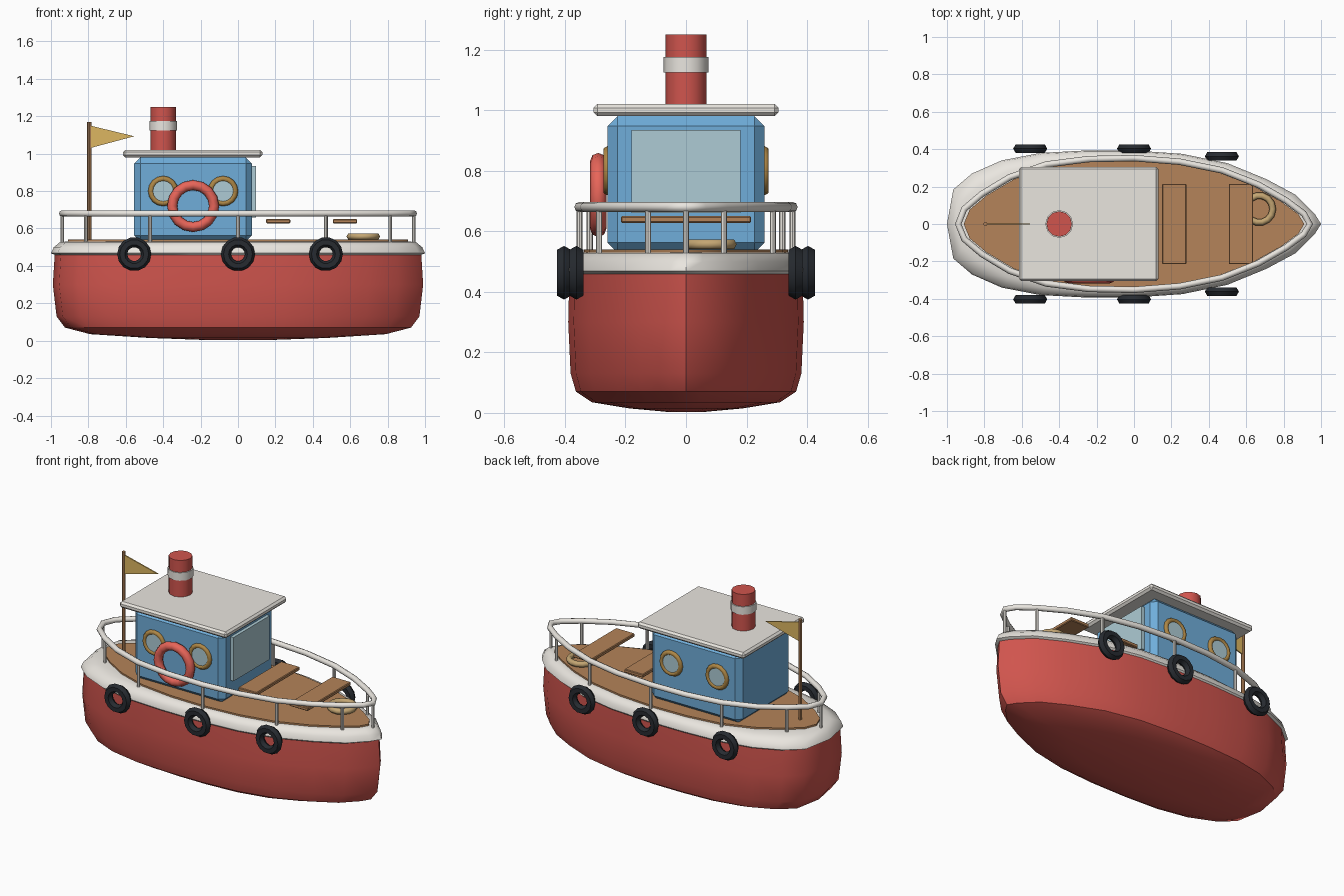
import bpy, bmesh, math
from mathutils import Vector
from math import radians, cos, sin, pi

if "Cube" in bpy.data.objects:
    bpy.data.objects.remove(bpy.data.objects["Cube"])

def mat(name, r, g, b):
    m = bpy.data.materials.new(name)
    m.diffuse_color = (r, g, b, 1)
    m.use_nodes = True
    m.node_tree.nodes["Principled BSDF"].inputs["Base Color"].default_value = m.diffuse_color
    return m

RED = mat("red", .63, .09, .075)
WHITE = mat("white", .82, .79, .74)
WOOD = mat("wood", .46, .23, .10)
BLUE = mat("blue", .16, .42, .70)
GLASS = mat("glass", .42, .60, .66)
BRASS = mat("brass", .42, .24, .06)
BUOY = mat("buoy_red", .80, .13, .10)
RUBBER = mat("rubber", .02, .024, .03)
ROPE = mat("rope", .55, .38, .17)
FLAG = mat("flag_yellow", .72, .47, .12)

def finish(o, name, m, angle=40):
    o.name = name
    o.data.materials.append(m)
    bpy.ops.object.select_all(action='DESELECT')
    o.select_set(True)
    bpy.context.view_layer.objects.active = o
    if angle:
        bpy.ops.object.shade_smooth_by_angle(angle=radians(angle))
    return o

def from_bm(bm, name, m, angle=40):
    bmesh.ops.recalc_face_normals(bm, faces=bm.faces)
    me = bpy.data.meshes.new(name)
    bm.to_mesh(me)
    bm.free()
    o = bpy.data.objects.new(name, me)
    bpy.context.collection.objects.link(o)
    return finish(o, name, m, angle)

def loft(name, rings, m, loop=False, angle=40):
    # skin closed rings of equal point count; cap the ends or join them
    bm = bmesh.new()
    vs = [[bm.verts.new(p) for p in r] for r in rings]
    n = len(vs[0])
    pairs = list(zip(vs, vs[1:])) + ([(vs[-1], vs[0])] if loop else [])
    for a, b in pairs:
        for i in range(n):
            bm.faces.new((a[i], a[(i + 1) % n], b[(i + 1) % n], b[i]))
    if not loop:
        bm.faces.new(vs[0])
        bm.faces.new(vs[-1])
    return from_bm(bm, name, m, angle)

def box(name, x0, x1, y0, y1, z0, z1, m, bevel=0):
    bm = bmesh.new()
    bmesh.ops.create_cube(bm, size=1)
    for v in bm.verts:
        v.co = Vector(((x0 + x1) / 2 + v.co.x * (x1 - x0),
                       (y0 + y1) / 2 + v.co.y * (y1 - y0),
                       (z0 + z1) / 2 + v.co.z * (z1 - z0)))
    if bevel:
        bmesh.ops.bevel(bm, geom=bm.edges[:], offset=bevel, segments=1, affect='EDGES')
    return from_bm(bm, name, m, 0)

def cyl(name, loc, r, depth, m, n=12, rot=(0, 0, 0)):
    bpy.ops.mesh.primitive_cylinder_add(vertices=n, radius=r, depth=depth, location=loc, rotation=rot)
    return finish(bpy.context.object, name, m)

def torus(name, loc, R, r, m, n=12, k=6, rot=(pi / 2, 0, 0), angle=65):
    bpy.ops.mesh.primitive_torus_add(major_segments=n, minor_segments=k, major_radius=R,
                                     minor_radius=r, location=loc, rotation=rot)
    return finish(bpy.context.object, name, m, angle)

# plan outlines: half-widths at every 15 degrees from bow to stern, mirrored
HULL_Y = [0, .055, .155, .24, .325, .375, .393, .393, .38, .34, .27, .185, 0]
RAIL_Y = [0, .055, .125, .21, .287, .333, .352, .347, .318, .25, .16, .08, 0]

def outline(ys, length, s=1, z=0):
    pts = [(length * cos(pi * i / 12), y) for i, y in enumerate(ys)]
    pts += [(x, -y) for x, y in pts[-2:0:-1]]
    return [Vector((x * s, y * s, z)) for x, y in pts]

def deck_ring(s, z):
    return outline([y * .955 for y in RAIL_Y], .91, s, z)

# hull
levels = [(.46, .98), (.30, .99), (.13, .97), (.07, .925), (.035, .79), (.015, .48), (.003, .15)]
loft("hull", [outline(HULL_Y, 1, s, z) for z, s in levels], RED)

# gunwale, running from hull edge in to the deck edge
mid = [a.lerp(b, .55) for a, b in zip(outline(HULL_Y, 1, 1, .528), deck_ring(1, .528))]
loft("gunwale", [outline(HULL_Y, 1, .965, .452), outline(HULL_Y, 1, 1, .468),
                 outline(HULL_Y, 1, .985, .50), mid, deck_ring(1, .53), deck_ring(.97, .46)],
     WHITE, loop=True, angle=50)

# deck
loft("deck", [deck_ring(1, .50), deck_ring(1, .54)], WOOD)

# rail tube and posts
path = outline(RAIL_Y, .94, 1, .68)
rings = []
for i, p in enumerate(path):
    t = (path[(i + 1) % 24] - path[i - 1]).normalized()
    side = t.cross(Vector((0, 0, 1)))
    rings.append([p + .017 * (side * cos(a) + Vector((0, 0, sin(a))))
                  for a in (2 * pi * j / 8 for j in range(8))])
loft("rail", rings, WHITE, loop=True, angle=60)
for i in range(0, 24, 2):
    p = path[i]
    cyl("rail_post", (p.x, p.y, .60), .010, .16, WHITE, 8)

# cabin, roof and windscreen
box("cabin", -.555, .075, -.26, .26, .53, .98, BLUE, .033)
box("roof", -.615, .13, -.305, .305, .98, 1.02, WHITE, .012)
box("windscreen", .06, .095, -.18, .18, .66, .935, GLASS)

# portholes on both sides
for s in (-1, 1):
    for x in (-.40, -.08):
        torus("porthole_ring", (x, s * .26, .80), .066, .015, BRASS, 16, 6)
        cyl("porthole_glass", (x, s * .26, .80), .062, .014, GLASS, 16, (pi / 2, 0, 0))

# lifebuoy
torus("lifebuoy", (-.24, -.29, .72), .112, .027, BUOY, 16, 8)

# funnel
cyl("funnel", (-.40, 0, 1.13), .068, .24, RED)
cyl("funnel_band", (-.40, 0, 1.15), .074, .05, WHITE)

# benches
for x in (.15, .507):
    box("bench", x, x + .13, -.215, .215, .628, .65, WOOD, .004)

# rope coil
torus("rope_coil", (.67, .08, .557), .072, .018, ROPE, 14, 6, (0, 0, 0))

# flag and pole
cyl("flag_pole", (-.795, 0, .85), .011, .64, WOOD, 8)
loft("flag", [[(-.79, y, 1.15), (-.79, y, 1.03), (-.555, y, 1.093)] for y in (-.004, .004)], FLAG, angle=0)

# tyre fenders on both sides
for s in (-1, 1):
    for x, y in ((-.555, .403), (0, .403), (.47, .362)):
        torus("tyre_fender", (x, s * y, .463), .064, .027, RUBBER, 14, 6, angle=50)
